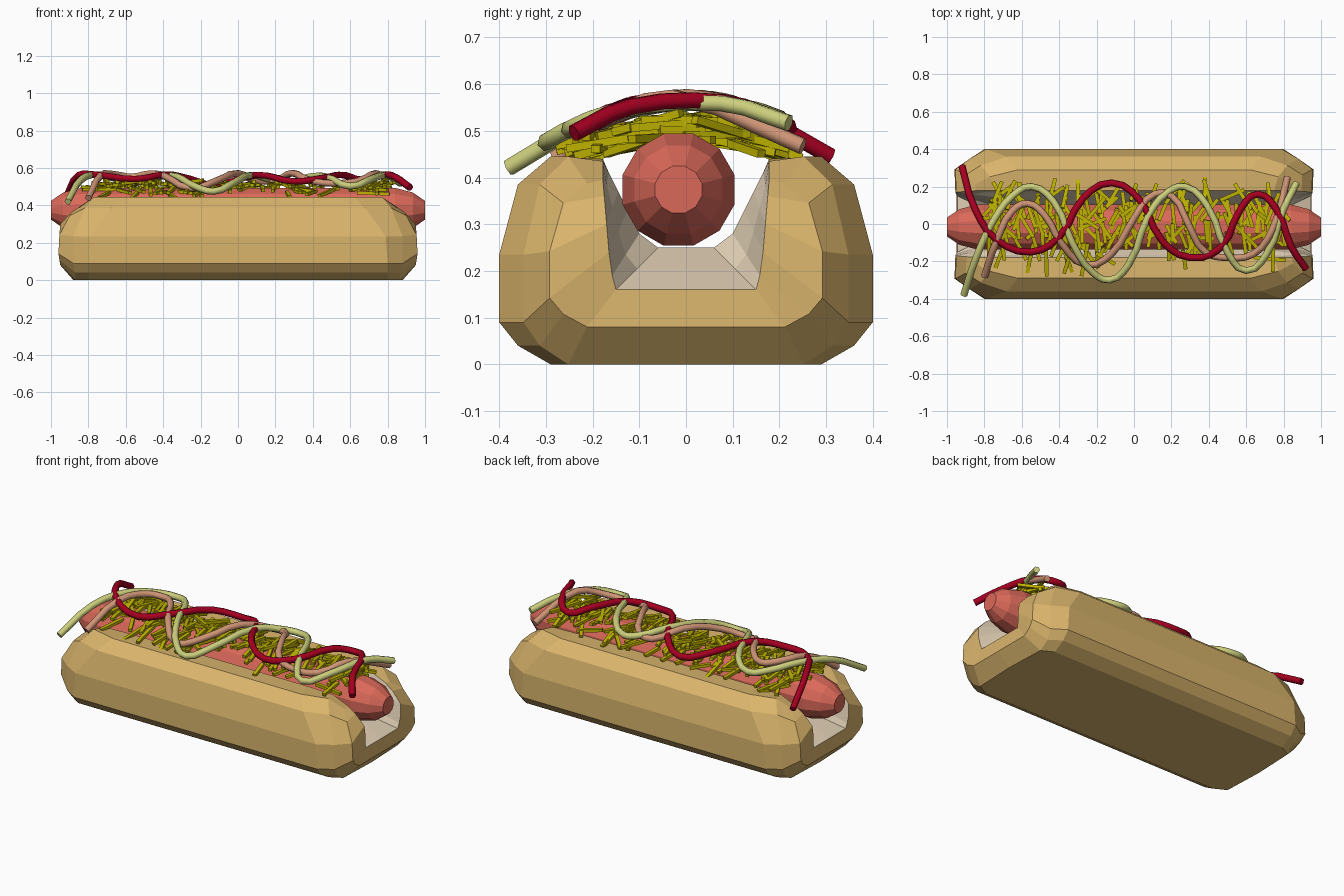
import bpy, bmesh, math, random
from mathutils import Matrix, Vector

if "Cube" in bpy.data.objects:
    bpy.data.objects.remove(bpy.data.objects["Cube"])

random.seed(7)


def material(name, rgb):
    m = bpy.data.materials.new(name)
    m.diffuse_color = (*rgb, 1)
    m.use_nodes = True
    m.node_tree.nodes["Principled BSDF"].inputs["Base Color"].default_value = m.diffuse_color
    return m


def add_object(name, bm, *mats):
    bmesh.ops.recalc_face_normals(bm, faces=bm.faces)
    me = bpy.data.meshes.new(name)
    bm.to_mesh(me)
    bm.free()
    for m in mats:
        me.materials.append(m)
    ob = bpy.data.objects.new(name, me)
    bpy.context.collection.objects.link(ob)
    return ob


crust = material("crust", (0.70, 0.46, 0.15))
crumb = material("crumb", (0.78, 0.65, 0.48))
meat = material("meat", (0.70, 0.14, 0.10))
cheese = material("cheese", (0.52, 0.45, 0.0))
red = material("red_sauce", (0.38, 0.0, 0.015))
green = material("green_sauce", (0.60, 0.62, 0.20))
tan = material("tan_sauce", (0.62, 0.30, 0.18))

# Bun: one quarter lofted along x, then mirrored
outer = [(0, 0), (.29, 0), (.36, .04), (.40, .09), (.40, .235), (.36, .385), (.29, .445)]
groove = [(0, .25), (.06, .25), (.10, .28), (.125, .33), (.145, .37), (.165, .41), (.178, .44)]
mouth = [(0, .16), (.15, .16), (.158, .19), (.165, .24), (.17, .30), (.175, .36), (.178, .395)]
x_side = [.80, .80, .80, .80, .79, .68, .62]
x_round = [.88, .87, .87, .88, .88, .82, .77]
x_end = [.95, .95, .955, .96, .955, .90, .85]


def ring(xs, pts):
    return [Vector((x, y, z)) for x, (y, z) in zip(xs, pts)]


mid = [((a + c) / 2, (b + d) / 2) for (a, b), (c, d) in zip(groove, mouth)]
mid[-1] = (.178, .435)
outs = [ring([0] * 7, outer), ring(x_side, outer),
        ring(x_round, [(y * .87, z) for y, z in outer]),
        ring(x_end, [(y * .73, .08 + z * .69) for y, z in outer])]
ins = [ring([0] * 7, groove), ring([x - .04 for x in x_side], groove),
       ring([x - .02 for x in x_round], mid), ring([x - .005 for x in x_end], mouth)]

bm = bmesh.new()
ov = [[bm.verts.new(p) for p in r] for r in outs]
iv = [[bm.verts.new(p) for p in r] for r in ins]
for k in range(3):
    for i in range(6):
        bm.faces.new((ov[k][i], ov[k][i + 1], ov[k + 1][i + 1], ov[k + 1][i]))
        f = bm.faces.new((iv[k][i], iv[k + 1][i], iv[k + 1][i + 1], iv[k][i + 1]))
        f.material_index = 1
    bm.faces.new((ov[k][6], iv[k][6], iv[k + 1][6], ov[k + 1][6]))
for i in range(6):
    bm.faces.new((ov[3][i], ov[3][i + 1], iv[3][i + 1], iv[3][i]))
bun = add_object("bun", bm, crust, crumb)
mirror = bun.modifiers.new("mirror", 'MIRROR')
mirror.use_axis = (True, True, False)

# Sausage: twelve-sided body with stepped round ends
bm = bmesh.new()
half = [(.84, .124), (.935, .098), (1.0, .052)]
rings = []
for x, r in [(-x, r) for x, r in reversed(half)] + half:
    rings.append([bm.verts.new((x, -.016 + r * math.cos(a), .374 + r * math.sin(a)))
                  for a in [math.tau * (i + .5) / 12 for i in range(12)]])
for a, b in zip(rings, rings[1:]):
    for i in range(12):
        j = (i + 1) % 12
        bm.faces.new((a[i], a[j], b[j], b[i]))
bm.faces.new(rings[0])
bm.faces.new(rings[-1])
add_object("sausage", bm, meat)

# Cheese shreds: scattered thin sticks heaped on the sausage
bm = bmesh.new()
for _ in range(210):
    x = random.uniform(-.78, .80)
    y = max(-.19, min(.17, random.gauss(-.01, .10)))
    z = .505 - 1.0 * y * y + random.uniform(-.025, .022)
    turn = math.pi / 2 + random.gauss(0, .55)
    tilt = max(-.35, min(.35, y * 1.3 * math.sin(turn) + random.gauss(0, .08)))
    size = (random.uniform(.09, .19), .02, .017)
    mat = (Matrix.Translation((x, y, z)) @ Matrix.Rotation(turn, 4, 'Z')
           @ Matrix.Rotation(tilt, 4, 'Y') @ Matrix.Diagonal((*size, 1)))
    bmesh.ops.create_cube(bm, size=1, matrix=mat)
add_object("cheese_shreds", bm, cheese)


# Sauce lines: wavy tubes draped over the heap
def sauce(name, path, mat, top, drop):
    cu = bpy.data.curves.new(name, 'CURVE')
    cu.dimensions = '3D'
    cu.bevel_depth = .019
    cu.bevel_resolution = 1
    cu.resolution_u = 3
    cu.use_fill_caps = True
    sp = cu.splines.new('BEZIER')
    sp.bezier_points.add(len(path) - 1)
    for p, (x, y) in zip(sp.bezier_points, path):
        p.co = (x, y, top - drop * y * y)
        p.handle_left_type = p.handle_right_type = 'AUTO'
    cu.materials.append(mat)
    ob = bpy.data.objects.new(name, cu)
    bpy.context.collection.objects.link(ob)


sauce("red_sauce", [(-.92, .31), (-.85, .08), (-.74, -.08), (-.55, -.15), (-.40, -.07),
                    (-.27, .14), (-.12, .22), (.03, .13), (.15, -.09), (.30, -.18),
                    (.46, -.13), (.57, .08), (.66, .16), (.76, .08), (.84, -.12),
                    (.92, -.24)], red, .57, 1.3)
sauce("green_sauce", [(-.91, -.38), (-.84, -.17), (-.75, .02), (-.65, .15), (-.55, .20),
                      (-.43, .12), (-.33, -.10), (-.22, -.26), (-.13, -.30), (-.03, -.22),
                      (.08, .05), (.18, .17), (.27, .20), (.39, .10), (.50, -.15),
                      (.60, -.25), (.71, -.16), (.80, .08), (.87, .22)], green, .565, 1.0)
sauce("tan_sauce", [(-.80, -.28), (-.73, -.08), (-.65, .07), (-.57, .11), (-.48, .05),
                    (-.39, -.10), (-.25, -.22), (-.12, -.16), (0, .03), (.11, .16),
                    (.20, .15), (.29, 0), (.38, -.15), (.50, -.18), (.64, -.16),
                    (.74, -.03), (.82, .25)], tan, .573, 1.7)
